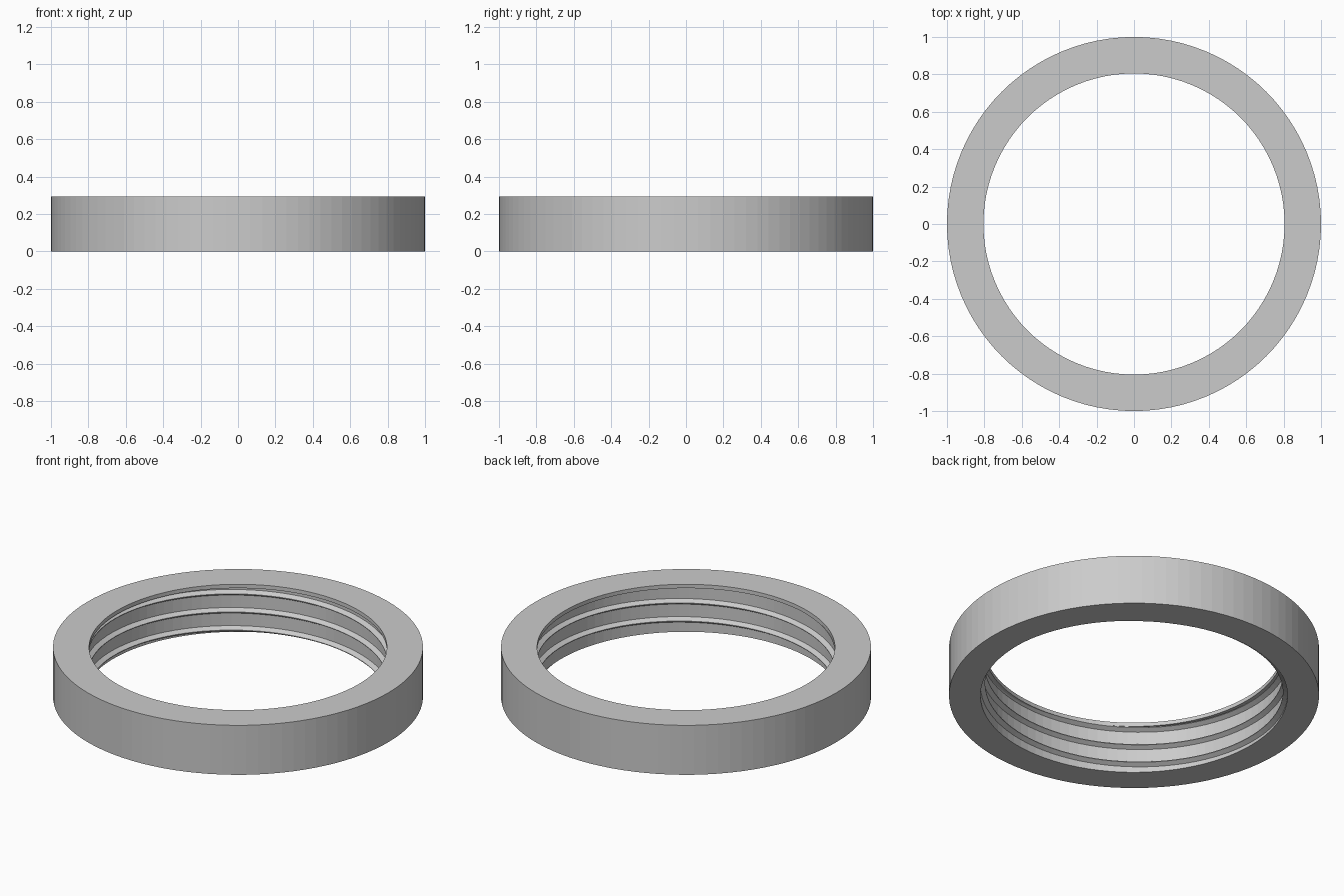
import bpy, bmesh, math

cube = bpy.data.objects.get("Cube")
if cube:
    bpy.data.objects.remove(cube)

SEGMENTS = 96
HEIGHT = 0.295
OUTER, ROOT, CREST = 1.0, 0.83, 0.805
LIP_BOTTOM = 0.272
PITCH = 0.108
THREAD_Z = 0.09        # crest height at angle zero
HALF_BASE, HALF_CREST = 0.017, 0.002

grey = bpy.data.materials.new("light_grey")
grey.use_nodes = True
grey.diffuse_color = (0.6, 0.6, 0.6, 1)
grey.node_tree.nodes["Principled BSDF"].inputs["Base Color"].default_value = (0.6, 0.6, 0.6, 1)


def section(bm, profile, step, lift=0.0):
    """Place a (radius, height) profile at one angular step."""
    a = math.tau * step / SEGMENTS
    return [bm.verts.new((r * math.cos(a), r * math.sin(a), z + lift)) for r, z in profile]


def bridge(bm, rings):
    """Join consecutive closed sections with quads."""
    for a, b in zip(rings, rings[1:]):
        n = len(a)
        for i in range(n):
            j = (i + 1) % n
            bm.faces.new((a[i], b[i], b[j], a[j]))


def finish(bm, name):
    bmesh.ops.recalc_face_normals(bm, faces=bm.faces)
    mesh = bpy.data.meshes.new(name)
    bm.to_mesh(mesh)
    bm.free()
    mesh.materials.append(grey)
    obj = bpy.data.objects.new(name, mesh)
    bpy.context.collection.objects.link(obj)


# Ring body with a thin inward lip at the top
bm = bmesh.new()
body = [(OUTER, 0), (OUTER, HEIGHT), (CREST, HEIGHT),
        (CREST, LIP_BOTTOM), (ROOT, LIP_BOTTOM), (ROOT, 0)]
rings = [section(bm, body, s) for s in range(SEGMENTS)]
bridge(bm, rings + rings[:1])
finish(bm, "ring_body")

# Right-handed internal thread, trimmed at the base and under the lip
bm = bmesh.new()
ridge = [(ROOT + 0.0005, -HALF_BASE), (CREST, -HALF_CREST),
         (CREST, HALF_CREST), (ROOT + 0.0005, HALF_BASE)]
first = math.floor((-HALF_BASE - THREAD_Z) / PITCH * SEGMENTS) - 1
last = math.ceil((HEIGHT + HALF_BASE - THREAD_Z) / PITCH * SEGMENTS) + 1
rings = [section(bm, ridge, s, THREAD_Z + PITCH * s / SEGMENTS)
         for s in range(first, last)]
bridge(bm, rings)
for height, direction in ((0, -1), (LIP_BOTTOM + 0.003, 1)):
    cut = bmesh.ops.bisect_plane(
        bm, geom=bm.verts[:] + bm.edges[:] + bm.faces[:],
        plane_co=(0, 0, height), plane_no=(0, 0, direction), clear_outer=True)
    edges = [e for e in cut["geom_cut"] if isinstance(e, bmesh.types.BMEdge)]
    bmesh.ops.holes_fill(bm, edges=edges, sides=0)
finish(bm, "inner_thread")
